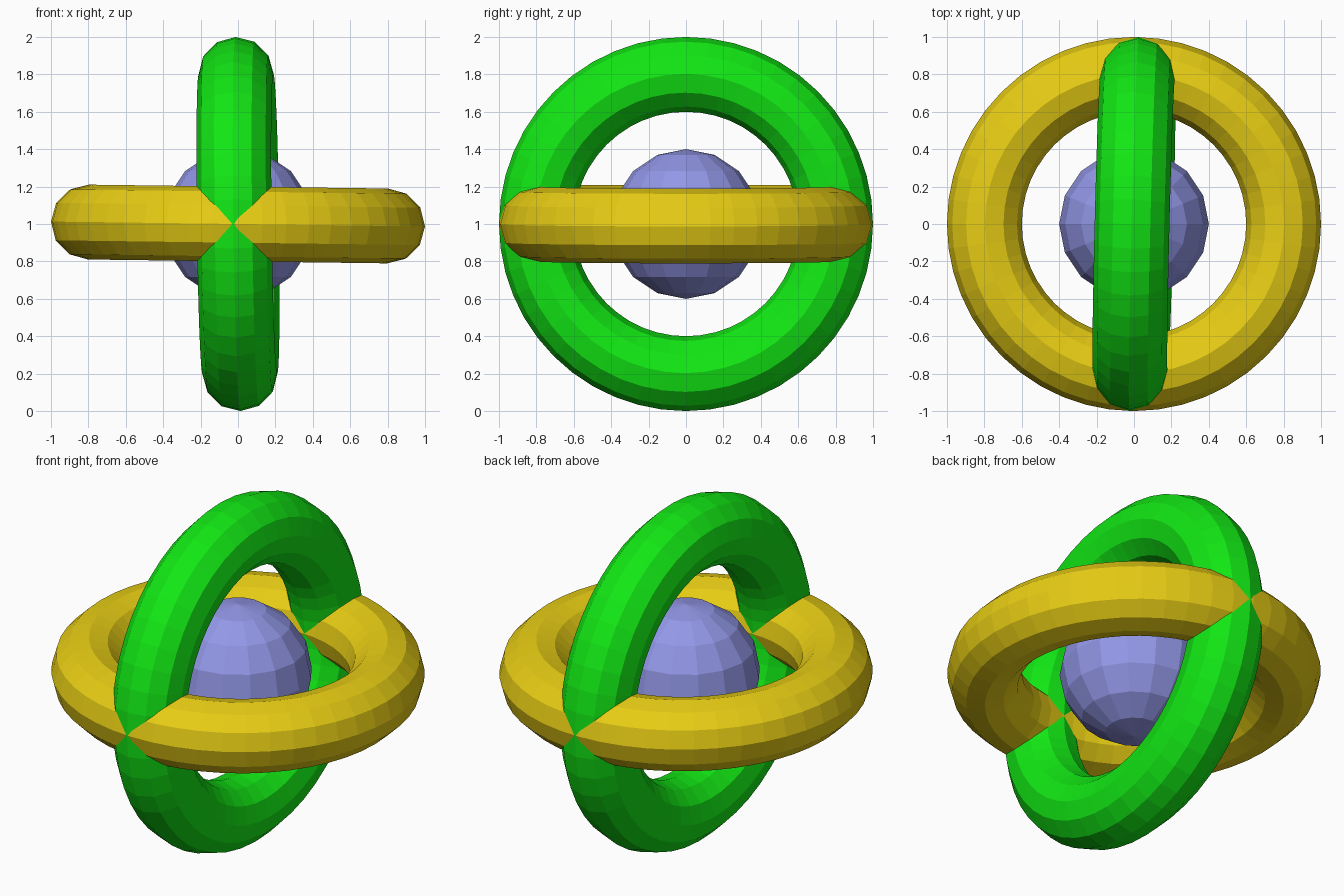
import bpy, math
from mathutils import Vector

if "Cube" in bpy.data.objects:
    bpy.data.objects.remove(bpy.data.objects["Cube"])


def material(name, rgb):
    m = bpy.data.materials.new(name)
    m.diffuse_color = (*rgb, 1)
    m.use_nodes = True
    m.node_tree.nodes["Principled BSDF"].inputs["Base Color"].default_value = m.diffuse_color
    return m


def ring(name, axis, mat):
    """Faceted ring of outer radius 1 around the given axis."""
    bpy.ops.mesh.primitive_torus_add(
        major_radius=0.8, minor_radius=0.2, major_segments=48, minor_segments=12,
        location=(0, 0, 1), rotation=Vector(axis).to_track_quat('Z', 'Y').to_euler())
    ob = bpy.context.object
    ob.name = name
    ob.data.materials.append(mat)
    for p in ob.data.polygons:
        p.use_smooth = False
    return ob


yellow = material("yellow", (0.8, 0.61, 0.007))
green = material("green", (0.006, 0.8, 0.007))
lavender = material("lavender", (0.29, 0.31, 0.8))

# Two crossed rings, each slightly off true
ring("horizontal_ring", (0.013, 0, 1), yellow)
ring("vertical_ring", (1, -0.025, 0.013), green)

# Core ball
bpy.ops.mesh.primitive_uv_sphere_add(segments=16, ring_count=8, radius=0.4, location=(0, 0, 1))
core = bpy.context.object
core.name = "core_ball"
core.data.materials.append(lavender)
